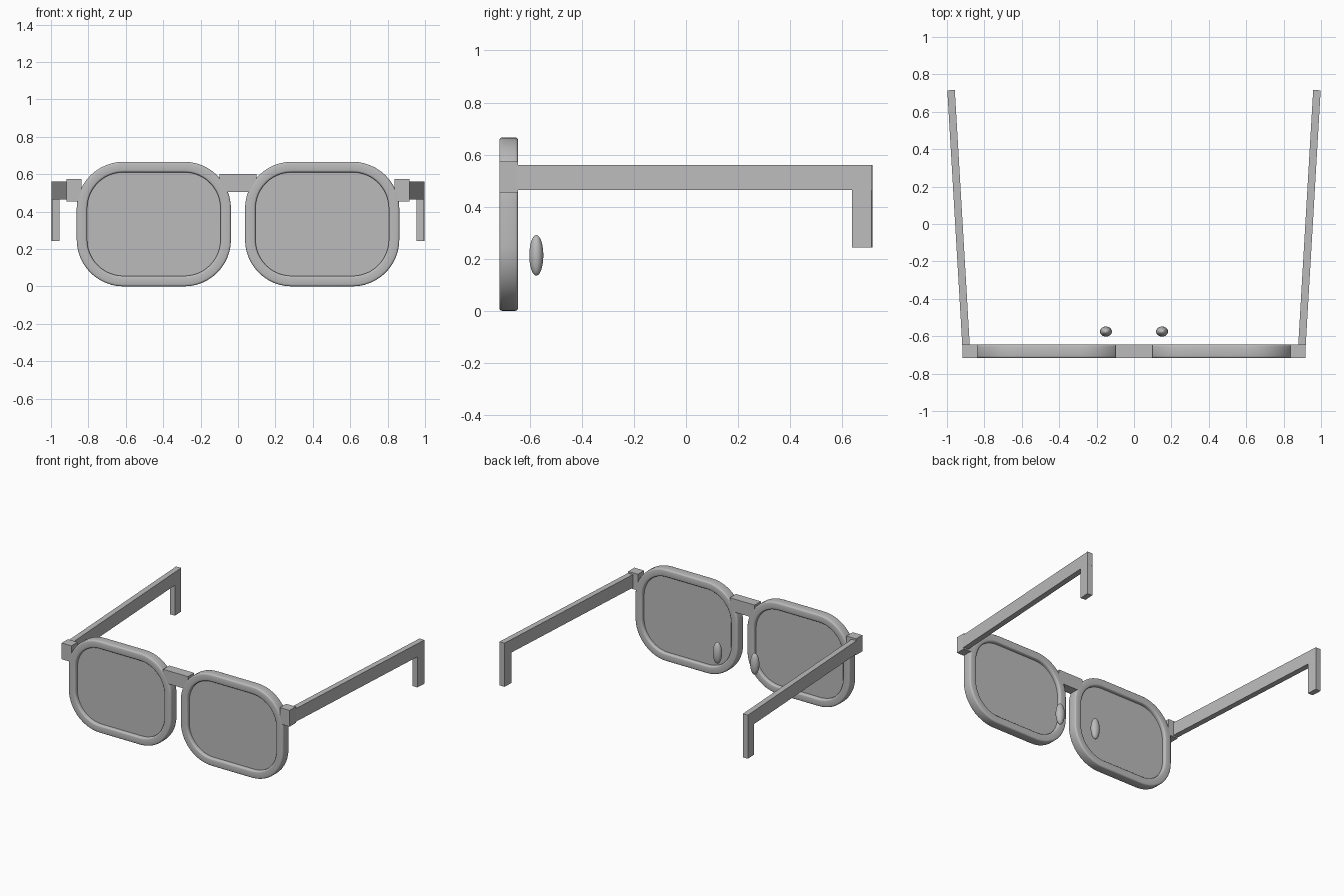
import bpy, bmesh, math
from mathutils import Matrix, Vector

if "Cube" in bpy.data.objects:
    bpy.data.objects.remove(bpy.data.objects["Cube"])

grey = bpy.data.materials.new("plain_grey")
grey.diffuse_color = (0.5, 0.5, 0.5, 1)
grey.use_nodes = True
grey.node_tree.nodes["Principled BSDF"].inputs["Base Color"].default_value = grey.diffuse_color

Y0, Y1 = -0.717, -0.645           # front and back of the frame
CX, CZ = 0.45, 0.333              # centre of one eye
HW, HH, RAD = 0.4125, 0.333, 0.25  # outer half sizes and corner radius


def finish(bm, name, smooth=False):
    bmesh.ops.recalc_face_normals(bm, faces=bm.faces[:])
    me = bpy.data.meshes.new(name)
    bm.to_mesh(me)
    bm.free()
    me.materials.append(grey)
    for p in me.polygons:
        p.use_smooth = smooth
    ob = bpy.data.objects.new(name, me)
    bpy.context.collection.objects.link(ob)
    return ob


def box(name, lo, hi, matrix=Matrix()):
    bm = bmesh.new()
    lo, hi = Vector(lo), Vector(hi)
    size = hi - lo
    m = matrix @ Matrix.Translation((lo + hi) / 2) @ Matrix.Diagonal((*size, 1))
    bmesh.ops.create_cube(bm, size=1, matrix=m)
    return finish(bm, name)


def outline(inset, n=12):
    # rounded rectangle, inset from the outer rim edge
    w, h, r = HW - inset, HH - inset, RAD - inset
    pts = []
    for k, (sx, sz) in enumerate([(1, 1), (-1, 1), (-1, -1), (1, -1)]):
        for i in range(n + 1):
            a = math.pi / 2 * (k + i / n)
            pts.append((sx * (w - r) + r * math.cos(a),
                        sz * (h - r) + r * math.sin(a)))
    return pts


def section(width, bevel, n=3):
    # rounded bar cross-section as (inset, y)
    pts = []
    corners = [(width - bevel, Y1 - bevel), (bevel, Y1 - bevel),
               (bevel, Y0 + bevel), (width - bevel, Y0 + bevel)]
    for k, (cx, cy) in enumerate(corners):
        for i in range(n + 1):
            a = math.pi / 2 * (k + i / n)
            pts.append((cx + bevel * math.cos(a), cy + bevel * math.sin(a)))
    return pts


def rim(name, cx):
    bm = bmesh.new()
    rings = [[bm.verts.new((cx + x, y, CZ + z)) for x, z in outline(d)]
             for d, y in section(0.056, 0.011)]
    for a, b in zip(rings, rings[1:] + rings[:1]):
        for i in range(len(a)):
            j = (i + 1) % len(a)
            bm.faces.new((a[i], a[j], b[j], b[i]))
    finish(bm, name, True)


def lens(name, cx):
    bm = bmesh.new()
    a, b = [[bm.verts.new((cx + x, y, CZ + z)) for x, z in outline(0.05)]
            for y in (-0.691, -0.671)]
    bm.faces.new(a)
    bm.faces.new(b)
    for i in range(len(a)):
        j = (i + 1) % len(a)
        bm.faces.new((a[i], a[j], b[j], b[i]))
    finish(bm, name)


def nose_pad(name, x):
    bm = bmesh.new()
    m = Matrix.Translation((x, -0.575, 0.213)) @ Matrix.Diagonal((0.032, 0.027, 0.078, 1))
    bmesh.ops.create_uvsphere(bm, u_segments=24, v_segments=16, radius=1, matrix=m)
    finish(bm, name, True)


# bridge between the rims
box("bridge", (-0.10, Y0 + 0.001, 0.505), (0.10, Y1, 0.60))

for s, side in ((-1, "left"), (1, "right")):
    rim("rim_" + side, s * CX)
    lens("lens_" + side, s * CX)
    nose_pad("nose_pad_" + side, s * 0.15)

    # hinge block
    x0, x1 = sorted((s * 0.838, s * 0.916))
    box("hinge_" + side, (x0, Y0 + 0.001, 0.455), (x1, Y1, 0.573))

    # splayed temple arm with drop tip, modelled straight then turned
    turn = (Matrix.Translation((s * 0.898, -0.65, 0))
            @ Matrix.Rotation(-s * math.atan2(0.08, 1.365), 4, 'Z'))
    box("temple_" + side, (-0.02, 0, 0.465), (0.02, 1.368, 0.56), turn)
    box("temple_tip_" + side, (-0.02, 1.292, 0.243), (0.02, 1.367, 0.47), turn)
